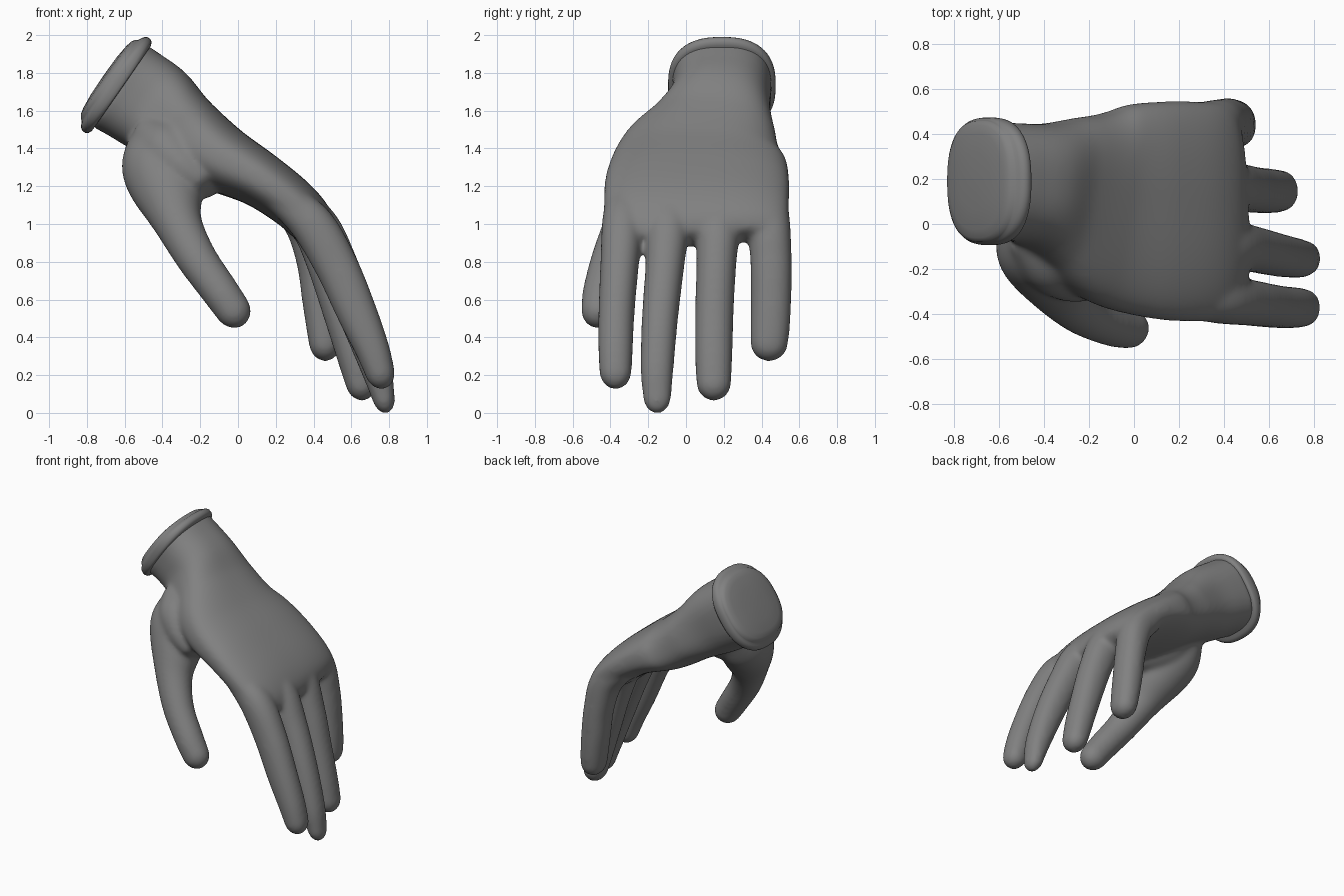
import bpy, bmesh, math
from mathutils import Vector


def catmull(rows, steps):
    """Smoothly resample rows of numbers."""
    out = []
    for i in range(len(rows) - 1):
        p = [rows[max(0, min(len(rows) - 1, i + k))] for k in (-1, 0, 1, 2)]
        for s in range(steps):
            t = s / steps
            out.append([0.5 * (2 * b + (c - a) * t + (2 * a - 5 * b + 4 * c - d) * t * t
                               + (3 * b - a - 3 * c + d) * t ** 3) for a, b, c, d in zip(*p)])
    return out + [list(rows[-1])]


def loft(bm, rows, power=2.0, steps=8, n=48, round_end=0.0):
    """Skin oval sections: rows are x, y, z, half width (across y), half thickness."""
    rows = catmull(rows, steps) if steps > 1 else [list(r) for r in rows]
    pts = [Vector(r[:3]) for r in rows]
    secs = []
    for i, r in enumerate(rows):
        tan = (pts[min(i + 1, len(pts) - 1)] - pts[max(i - 1, 0)]).normalized()
        secs.append((pts[i], tan, r[3], r[4]))
    if round_end:
        p, tan, a, b = secs[-1]
        for k in range(1, 9):
            t = k / 8.3 * math.pi / 2
            secs.append((p + tan * round_end * math.sin(t), tan, a * math.cos(t), b * math.cos(t)))
    rings = []
    for p, tan, a, b in secs:
        up = Vector((0, 1, 0)).cross(tan).normalized()
        side = tan.cross(up)
        ring = []
        for k in range(n):
            c, s = math.cos(2 * math.pi * k / n), math.sin(2 * math.pi * k / n)
            e = 2 / power
            ring.append(bm.verts.new(p + side * a * math.copysign(abs(c) ** e, c)
                                     + up * b * math.copysign(abs(s) ** e, s)))
        rings.append(ring)
    for r0, r1 in zip(rings, rings[1:]):
        for k in range(n):
            j = (k + 1) % n
            bm.faces.new((r0[k], r0[j], r1[j], r1[k]))
    bm.faces.new(rings[0][::-1])
    bm.faces.new(rings[-1])


grey = bpy.data.materials.new("dark_grey")
grey.diffuse_color = (0.22, 0.22, 0.22, 1)


def finish(bm, name):
    bmesh.ops.recalc_face_normals(bm, faces=bm.faces)
    me = bpy.data.meshes.new(name)
    bm.to_mesh(me)
    bm.free()
    me.materials.append(grey)
    ob = bpy.data.objects.new(name, me)
    bpy.context.collection.objects.link(ob)
    for f in me.polygons:
        f.use_smooth = True
    return ob


bm = bmesh.new()

# Wrist and palm
loft(bm, [(-0.64, 0.19, 1.74, 0.265, 0.26),
          (-0.55, 0.188, 1.685, 0.262, 0.255),
          (-0.43, 0.175, 1.605, 0.275, 0.248),
          (-0.29, 0.14, 1.495, 0.345, 0.208),
          (-0.11, 0.085, 1.36, 0.445, 0.185),
          (0.11, 0.062, 1.24, 0.485, 0.15),
          (0.29, 0.055, 1.11, 0.49, 0.135),
          (0.39, 0.055, 1.005, 0.485, 0.122),
          (0.435, 0.06, 0.935, 0.47, 0.09)], power=2.6, n=80, round_end=0.03)

# Thumb
loft(bm, [(-0.46, 0.02, 1.45, 0.13, 0.12),
          (-0.43, -0.09, 1.32, 0.19, 0.19),
          (-0.37, -0.20, 1.17, 0.17, 0.185),
          (-0.315, -0.31, 1.00, 0.125, 0.128),
          (-0.22, -0.395, 0.82, 0.105, 0.108),
          (-0.10, -0.445, 0.65, 0.10, 0.10),
          (-0.03, -0.463, 0.55, 0.093, 0.095)], round_end=0.108)

# Thumb pad and web to the palm
loft(bm, [(-0.46, 0.02, 1.47, 0.16, 0.12), (-0.36, -0.08, 1.37, 0.22, 0.17),
          (-0.26, -0.16, 1.28, 0.20, 0.14), (-0.17, -0.21, 1.215, 0.15, 0.085)], round_end=0.05)

# Fingers
fingers = {
    "index": [(0.22, -0.32, 1.15, 0.10, 0.09), (0.39, -0.335, 1.00, 0.11, 0.115),
              (0.52, -0.352, 0.78, 0.102, 0.115), (0.63, -0.368, 0.53, 0.096, 0.107),
              (0.71, -0.373, 0.34, 0.092, 0.092), (0.75, -0.373, 0.22, 0.086, 0.08)],
    "middle": [(0.24, -0.08, 1.15, 0.10, 0.09), (0.41, -0.095, 1.00, 0.115, 0.115),
               (0.525, -0.112, 0.78, 0.103, 0.112), (0.64, -0.138, 0.50, 0.096, 0.102),
               (0.73, -0.153, 0.24, 0.088, 0.083), (0.768, -0.153, 0.09, 0.076, 0.062)],
    "ring": [(0.24, 0.17, 1.15, 0.10, 0.09), (0.39, 0.17, 1.00, 0.116, 0.115),
             (0.48, 0.16, 0.78, 0.106, 0.112), (0.555, 0.15, 0.52, 0.102, 0.102),
             (0.615, 0.147, 0.30, 0.099, 0.092), (0.65, 0.147, 0.16, 0.093, 0.082)],
    "little": [(0.22, 0.43, 1.13, 0.10, 0.085), (0.355, 0.44, 1.00, 0.112, 0.11),
               (0.41, 0.45, 0.80, 0.11, 0.10), (0.435, 0.45, 0.60, 0.108, 0.096),
               (0.452, 0.445, 0.45, 0.105, 0.09), (0.46, 0.44, 0.37, 0.10, 0.085)],
}
for rows in fingers.values():
    loft(bm, rows, power=2.15, round_end=0.098)
hand = finish(bm, "hand")

# Fuse the parts into one soft skin
remesh = hand.modifiers.new("fuse", 'REMESH')
remesh.mode = 'VOXEL'
remesh.voxel_size = 0.013
remesh.use_smooth_shade = True
smooth = hand.modifiers.new("soften", 'SMOOTH')
smooth.factor = 0.5
smooth.iterations = 24

# Rolled cuff with slightly domed end
bm = bmesh.new()
start, axis = Vector((-0.70, 0.19, 1.775)), Vector((0.82, 0, -0.57)).normalized()
profile = [(-0.016, 0.02), (-0.014, 0.12), (-0.006, 0.2), (0.002, 0.235), (0.014, 0.252),
           (0.024, 0.259), (0.030, 0.266), (0.036, 0.28), (0.046, 0.294), (0.06, 0.302),
           (0.078, 0.302), (0.092, 0.293), (0.10, 0.275), (0.102, 0.24)]
loft(bm, [(*(start + axis * t), min(r * 1.07, 0.2 + 0.28 * r), r) for t, r in profile],
     power=2.45, steps=1, n=80)
cuff = finish(bm, "cuff")
